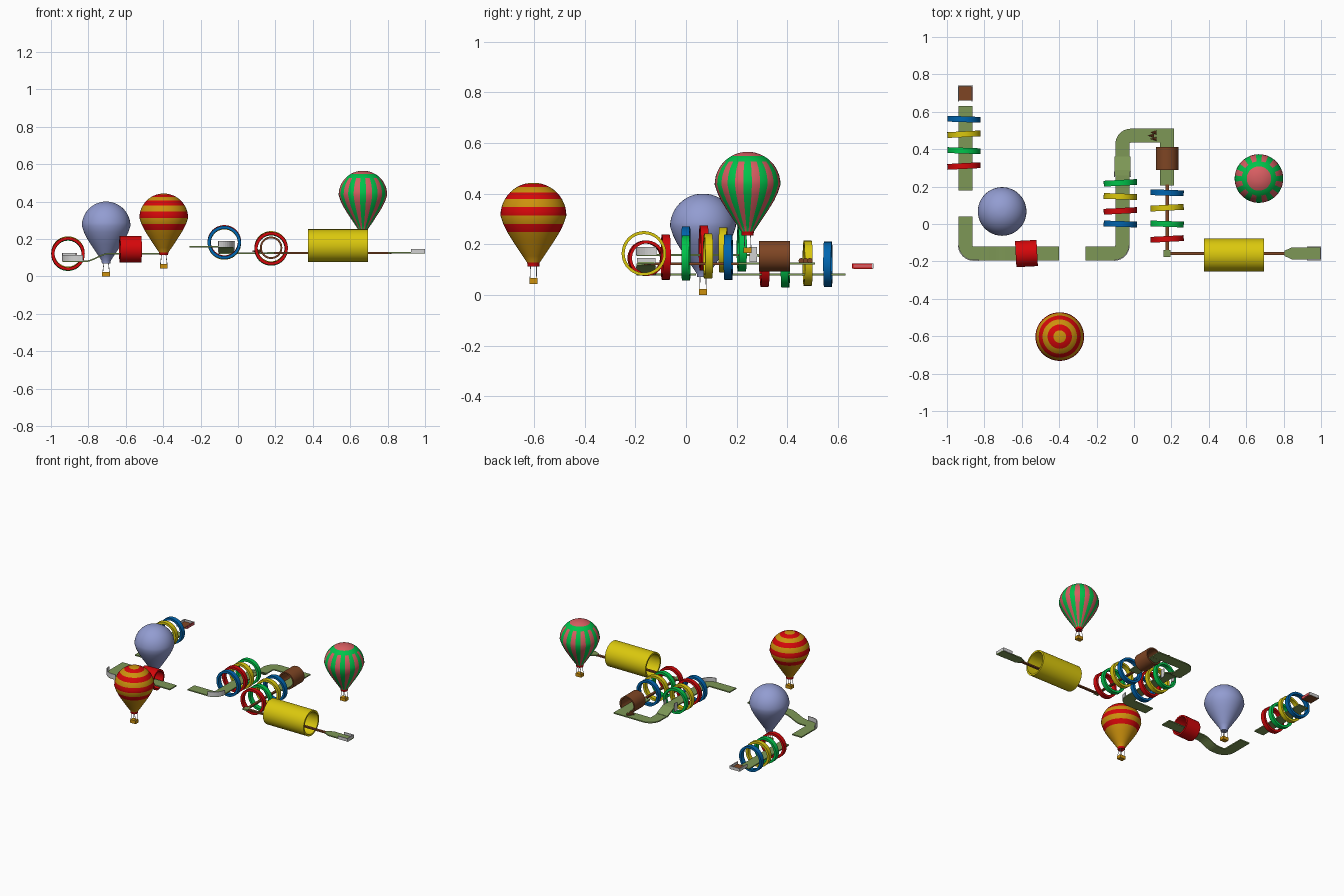
import bpy, bmesh, math
from mathutils import Vector, Matrix

if "Cube" in bpy.data.objects:
    bpy.data.objects.remove(bpy.data.objects["Cube"])

def mat(name, c):
    m = bpy.data.materials.new(name)
    m.diffuse_color = (*c, 1)
    m.use_nodes = True
    m.node_tree.nodes["Principled BSDF"].inputs["Base Color"].default_value = m.diffuse_color
    return m

OLIVE = mat("olive", (.205, .31, .092))
RED = mat("red", (.67, .002, .003))
YELLOW = mat("yellow", (.71, .58, .004))
GREEN = mat("green", (0, .55, .07))
BLUE = mat("blue", (0, .13, .43))
BROWN = mat("brown", (.21, .06, .017))
LAVENDER = mat("lavender", (.29, .335, .64))
GOLD = mat("gold", (.61, .285, .004))
GREY = mat("light_grey", (.64, .64, .64))
CORAL = mat("coral", (.68, .11, .12))

def finish(name, bm, mats, smooth=False):
    bmesh.ops.recalc_face_normals(bm, faces=bm.faces[:])
    me = bpy.data.meshes.new(name)
    bm.to_mesh(me)
    bm.free()
    ob = bpy.data.objects.new(name, me)
    bpy.context.collection.objects.link(ob)
    for m in mats:
        me.materials.append(m)
    if smooth:
        bpy.ops.object.select_all(action='DESELECT')
        ob.select_set(True)
        bpy.context.view_layer.objects.active = ob
        bpy.ops.object.shade_smooth_by_angle(angle=math.radians(35))
    return ob

def box(name, lo, hi, m):
    bm = bmesh.new()
    lo, hi = Vector(lo), Vector(hi)
    s = hi - lo
    bmesh.ops.create_cube(bm, size=1, matrix=Matrix.Translation((lo + hi) / 2) @ Matrix.Diagonal((*s, 1)))
    return finish(name, bm, [m])

def tube(name, c, ro, ri, length, axis, m, turn=0, n=40):
    """Hollow cylinder along the x or y axis."""
    bm = bmesh.new()
    prof = [(ro, -length/2), (ro, length/2), (ri, length/2), (ri, -length/2)]
    rows = [[bm.verts.new((r*math.cos(a), r*math.sin(a), h)) for r, h in prof]
            for a in (2*math.pi*i/n for i in range(n))]
    for i in range(n):
        a, b = rows[i], rows[(i+1) % n]
        for j in range(4):
            k = (j+1) % 4
            bm.faces.new((a[j], b[j], b[k], a[k]))
    ob = finish(name, bm, [m], True)
    ob.location = c
    ob.rotation_euler = (0, math.pi/2, turn) if axis == 'x' else (math.pi/2, 0, turn)

def ribbon(name, pts, widths, m, thick=.008, off=0):
    """Flat strip swept along a path, top surface at the path height."""
    pts = [Vector(p) for p in pts]
    if not isinstance(widths, list):
        widths = [widths]*len(pts)
    bm = bmesh.new()
    rows = []
    for i, p in enumerate(pts):
        t = pts[min(i+1, len(pts)-1)] - pts[max(i-1, 0)]
        side = Vector((-t.y, t.x, 0)).normalized()
        c = p + side*off
        w, d = side*widths[i]/2, Vector((0, 0, thick))
        rows.append([bm.verts.new(v) for v in (c+w, c-w, c-w-d, c+w-d)])
    for a, b in zip(rows, rows[1:]):
        for j in range(4):
            k = (j+1) % 4
            bm.faces.new((a[j], a[k], b[k], b[j]))
    bm.faces.new(rows[0])
    bm.faces.new(rows[-1])
    return finish(name, bm, [m])

def arc(cx, cy, r, a0, a1, z, n=10):
    return [(cx + r*math.cos(math.radians(a0+(a1-a0)*i/n)),
             cy + r*math.sin(math.radians(a0+(a1-a0)*i/n)), z) for i in range(n+1)]

W, R = .075, .045

# start pad with side walls, the right one painted outside
box("start_pad_floor", (-.937, .66, .102), (-.867, .738, .11), BROWN)
box("start_pad_left_wall", (-.942, .655, .104), (-.936, .738, .125), GREY)
box("start_pad_right_wall", (-.869, .655, .104), (-.864, .738, .125), GREY)
box("start_pad_red_panel", (-.864, .655, .104), (-.863, .738, .125), RED)
box("start_pad_coral_panel", (-.863, .66, .108), (-.862, .733, .121), CORAL)
box("start_pad_back_wall", (-.942, .734, .104), (-.862, .74, .125), GREY)

# first track
ribbon("first_track", [(-.902, .63, .084), (-.902, .18, .084)], W, OLIVE)

# second track with corner and gentle rise
c1 = arc(-.902+R, -.158+R, R, 180, 270, .084)
rise = [(-.82 + .13*i/8, -.158, .084 + .041*(1-math.cos(math.pi*i/8))/2) for i in range(9)]
ribbon("second_track", [(-.902, .04, .084)] + c1 + rise + [(-.4, -.158, .125)], W, OLIVE)
ribbon("second_track_corner_curb", [(x, y, .113) for x, y, z in c1 + [(-.83, -.158, 0)]], .006, GREY, .032, -.036)

# third track, corner, then ramp down to the fourth track
c2 = arc(-.062-R, -.158+R, R, 270, 360, .162)
ribbon("third_track", [(-.26, -.158, .162)] + c2 + [(-.062, .26, .162)], W, OLIVE)
ribbon("third_track_corner_curb", [(x, y, .19) for x, y, z in c2], .006, GREY, .032, -.036)
ribbon("ramp", [(-.062, .26, .164), (-.062, .29, .16), (-.062, .36, .13)], .085, OLIVE, .01)
for s in (-1, 1):
    box("ramp_side_wall", (-.062+s*.042-.003, .25, .13), (-.062+s*.042+.003, .28, .19), GREY)
c3 = arc(-.062+R, .472-R, R, 180, 90, .128)
ribbon("fourth_track", [(-.062, .34, .128)] + c3 + [(.215, .472, .128)], W, OLIVE)
ribbon("fourth_track_leg", [(.177, .436, .1275), (.177, .205, .1275)], W, OLIVE)

# small spiky obstacle
for y in (.455, .472, .489):
    bm = bmesh.new()
    bmesh.ops.create_cone(bm, cap_ends=True, segments=8, radius1=.011, radius2=0, depth=.035,
        matrix=Matrix.Translation((.09 + abs(y-.472)*.8, y, .135)) @ Matrix.Rotation(-math.pi/2, 4, 'Y'))
    finish("spike", bm, [BROWN])

# thin balance beams
box("beam_along_y", (.169, -.16, .119), (.186, .21, .129), BROWN)
box("beam_corner_plate", (.158, -.176, .12), (.196, -.138, .13), OLIVE)
box("beam_along_x", (.19, -.166, .119), (.82, -.149, .129), BROWN)

# finish track and pad
ribbon("finish_track", [(.805, -.157, .13), (.845, -.157, .13), (1, -.157, .13)], [.028, .065, .065], OLIVE)
for s in (-1, 1):
    box("finish_side_wall", (.925, -.157+s*.034-.003, .124), (1, -.157+s*.034+.003, .146), GREY)
box("finish_end_wall", (.994, -.194, .124), (1, -.12, .146), GREY)

# ring groups
for cx, cz, rings in (
    (-.909, .121, ((.56, BLUE), (.48, YELLOW), (.392, GREEN), (.31, RED))),
    (-.073, .181, ((0, BLUE), (.07, RED), (.147, YELLOW), (.22, GREEN))),
    (.177, .149, ((.167, BLUE), (.087, YELLOW), (0, GREEN), (-.08, RED)))):
    for i, (y, m) in enumerate(rings):
        dz = (0, .004, -.003, 0)[i]
        tube("ring", (cx, y, cz + dz), .089, .073, .031, 'y', m, math.radians((-2, 3)[i % 2]))

# tunnels
tube("red_tunnel", (-.575, -.158, .145), .07, .058, .115, 'x', RED, math.radians(3))
tube("brown_tunnel", (.177, .35, .153), .06, .05, .122, 'y', BROWN)
tube("yellow_tunnel", (.535, -.166, .164), .088, .076, .32, 'x', YELLOW)

# balloons: style is plain, bands or stripes
def balloon(name, x, y, z, style, n=48):
    bm = bmesh.new()
    prof = [(.023, .07), (.025, .085), (.042, .11), (.062, .14), (.083, .172), (.104, .206), (.119, .237)]
    polar = [90, 82.5, 75, 67.5, 60, 52.5, 45, 37.5, 30, 22.5, 15, 7]
    prof += [(.13*math.sin(math.radians(p)), .27 + .13*math.cos(math.radians(p))) for p in polar]
    rows = [[bm.verts.new((r*math.cos(2*math.pi*i/n), r*math.sin(2*math.pi*i/n), h))
             for i in range(n)] for r, h in prof]
    def colour(i, h, r):
        if style == "plain":
            return 0
        if h < .085:
            return 2
        if style == "bands":    # equal rings of 15 degrees, alternating
            p = math.degrees(math.atan2(r, h - .27))
            if p > 90:
                return int(.206 < h < .237)
            return int(p // 15) % 2
        if h > .27 and r < .09:
            return int(r < .065)
        return (i + 1) // 2 % 2
    for (ra, ha), (rb, hb), a, b in zip(prof, prof[1:], rows, rows[1:]):
        for i in range(n):
            k = (i+1) % n
            f = bm.faces.new((a[i], a[k], b[k], b[i]))
            f.material_index = colour(i, (ha+hb)/2, (ra+rb)/2)
    f = bm.faces.new(rows[-1])
    f.material_index = colour(0, .4, 0)
    bm.faces.new(rows[0][::-1]).material_index = colour(0, .07, .02)
    mats = {"plain": [LAVENDER], "bands": [GOLD, RED, RED], "stripes": [GREEN, CORAL, RED]}[style]
    ob = finish(name + "_envelope", bm, mats, True)
    ob.location = (x, y, z)
    # basket
    tray = box(name + "_basket", (-.021, -.016, 0), (.021, .016, .023), GOLD)
    tray.location = (x, y, z)
    # ropes
    bm = bmesh.new()
    for sx in (-1, 1):
        for sy in (-1, 1):
            p, q = Vector((sx*.018, sy*.013, .021)), Vector((sx*.012, sy*.012, .073))
            d = q - p
            bmesh.ops.create_cone(bm, cap_ends=True, segments=6, radius1=.0018, radius2=.0018, depth=d.length,
                matrix=Matrix.Translation((p+q)/2) @ d.to_track_quat('Z', 'Y').to_matrix().to_4x4())
    finish(name + "_ropes", bm, [GREY]).location = (x, y, z)

balloon("plain_balloon", -.705, .067, 0, "plain")
balloon("banded_balloon", -.397, -.602, .043, "bands")
balloon("striped_balloon", .668, .243, .165, "stripes")
